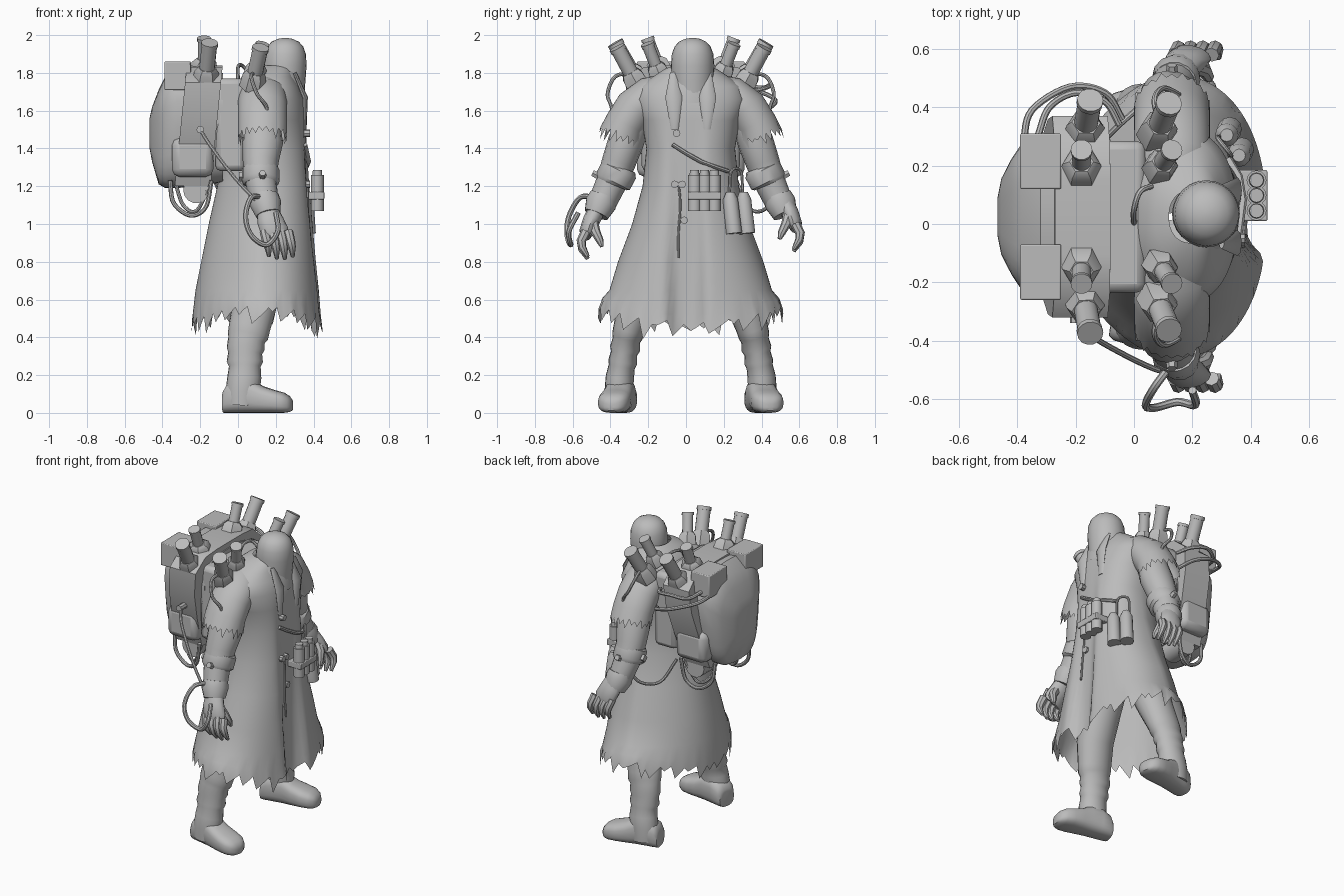
import bpy, bmesh, math, random
from mathutils import Vector

random.seed(4)
MID = 0.025                      # mirror plane in y
grey = bpy.data.materials.new("plain grey")
grey.diffuse_color = (0.5, 0.5, 0.5, 1)


def power(c, e):
    return math.copysign(abs(c) ** (2 / e), c)


def finish(name, rings, caps=True, angle=40):
    """Skin a list of point rings into one object."""
    bm = bmesh.new()
    vs = [[bm.verts.new(p) for p in r] for r in rings]
    n = len(rings[0])
    for a, b in zip(vs, vs[1:]):
        for i in range(n):
            bm.faces.new((a[i], a[(i + 1) % n], b[(i + 1) % n], b[i]))
    if caps:
        bm.faces.new(vs[0][::-1])
        bm.faces.new(vs[-1])
    bmesh.ops.recalc_face_normals(bm, faces=bm.faces)
    me = bpy.data.meshes.new(name)
    bm.to_mesh(me)
    bm.free()
    ob = bpy.data.objects.new(name, me)
    me.materials.append(grey)
    bpy.context.collection.objects.link(ob)
    bpy.ops.object.select_all(action='DESELECT')
    ob.select_set(True)
    bpy.context.view_layer.objects.active = ob
    bpy.ops.object.shade_smooth_by_angle(angle=math.radians(angle))
    return ob


def sweep(name, pts, radii, n=16, e=2, rag=0, caps=True):
    """Tube along points; radii are numbers or (first, second) pairs; rag tears the end."""
    pts = [Vector(p) for p in pts]
    if not isinstance(radii, list):
        radii = [radii] * len(pts)
    rings, u = [], Vector((1, 0, 0))
    for i, p in enumerate(pts):
        t = (pts[min(i + 1, len(pts) - 1)] - pts[max(i - 1, 0)]).normalized()
        if i == 0 and abs(t.x) > 0.8:
            u = Vector((0, 1, 0))
        u = (u - t * u.dot(t)).normalized()
        v = t.cross(u)
        ra, rb = radii[i] if isinstance(radii[i], tuple) else (radii[i],) * 2
        ring = []
        for k in range(n):
            a = 2 * math.pi * k / n
            q = p + u * ra * power(math.cos(a), e) + v * rb * power(math.sin(a), e)
            if rag and i == len(pts) - 1:
                q += t * random.uniform(0, rag) * (1 if k % 2 else -0.6)
            ring.append(q)
        rings.append(ring)
    return finish(name, rings, caps and not rag)


def hose(name, pts, r=0.012):
    """Smooth round hose through the points."""
    p = [Vector(q) for q in pts]
    p = [2 * p[0] - p[1]] + p + [2 * p[-1] - p[-2]]
    out = []
    for a, b, c, d in zip(p, p[1:], p[2:], p[3:]):
        for k in range(6):
            t = k / 6
            out.append(0.5 * (2 * b + (c - a) * t + (2 * a - 5 * b + 4 * c - d) * t * t
                              + (3 * b - a - 3 * c + d) * t ** 3))
    sweep(name, out + [p[-2]], r, n=8)


def box(name, x, y, z, bevel=0.015):
    ob = finish(name, [[(a, y[0], z[0]), (a, y[1], z[0]), (a, y[1], z[1]), (a, y[0], z[1])] for a in x])
    m = ob.modifiers.new("bevel", 'BEVEL')
    m.width, m.segments = bevel, 2
    return ob


# Coat: wide skirt with torn hem, narrow waist, sloping shoulders
N = 112
rows = [(0.47, -0.245, 0.455, 0.49), (0.54, -0.24, 0.445, 0.47), (0.65, -0.225, 0.435, 0.43),
        (0.8, -0.195, 0.42, 0.385), (1.0, -0.155, 0.405, 0.31), (1.2, -0.11, 0.39, 0.255),
        (1.4, -0.06, 0.375, 0.235), (1.55, -0.05, 0.365, 0.26), (1.66, -0.04, 0.355, 0.30),
        (1.73, -0.01, 0.325, 0.27), (1.78, 0.02, 0.30, 0.20), (1.82, 0.07, 0.29, 0.14),
        (1.84, 0.12, 0.28, 0.09)]
tears = []
while len(tears) < N:            # uneven triangular rips
    w, d = random.randint(2, 5), random.uniform(0.04, 0.13)
    tears += [d * (1 - i / w) for i in range(w)]
rings = []
for j, (z, x0, x1, ry) in enumerate(rows):
    ring = []
    for k in range(N):
        a = 2 * math.pi * k / N
        c, s = math.cos(a), math.sin(a)
        x = (x0 + x1) / 2 + (x1 - x0) / 2 * power(c, 2.4)
        back = 0.28 * max(0, -power(c, 2.4)) * min(1, max(0, (1.5 - z) / 0.4))   # slimmer behind
        y = MID + ry * power(s, 2.2) * (1 - back)
        if c > 0:                                   # sunken front opening
            x -= 0.065 * max(0, (1.7 - z) / 1.2) * math.exp(-((y - 0.0) / 0.09) ** 4)
        h = z
        if j < 2:
            h += 0.085 * s * s - 0.02
        if j == 0:
            h += 0.05 - tears[k]
        ring.append((x, y, h))
    rings.append(ring)
finish("coat", rings, caps=False)

# Head: plain rounded hood running down into the collar
sweep("head", [(0.24, 0.035, 1.66), (0.245, 0.035, 1.76), (0.248, 0.035, 1.84), (0.25, 0.035, 1.9),
               (0.25, 0.035, 1.94), (0.25, 0.035, 1.965), (0.25, 0.035, 1.98), (0.25, 0.035, 1.985)],
      [0.11, 0.112, 0.115, 0.11, 0.095, 0.072, 0.04, 0.01], n=24)
# Collar: standing flap ring that opens at the front
sweep("collar", [(0.20, MID, 1.68), (0.215, MID, 1.74), (0.21, MID, 1.80)],
      [(0.165, 0.19), (0.135, 0.155), (0.11, 0.13)], n=24, rag=0.015)
for s in (-1, 1):
    sweep("lapel", [(0.30, MID + s * 0.09, 1.80), (0.355, MID + s * 0.09, 1.67), (0.355, MID + s * 0.085, 1.5)],
          [(0.01, 0.02), (0.015, 0.045), (0.008, 0.02)], n=8)

for s in (-1, 1):
    def P(x, y, z):
        return (x, MID + s * y, z)
    lift = 0.04 if s > 0 else 0
    # Leg, wrapped shin and boot
    sweep("leg", [P(0.115, 0.14, 0.98), P(0.105, 0.22, 0.78), P(0.09, 0.285, 0.58), P(0.06, 0.325, 0.45),
                  P(0.053, 0.335, 0.41), P(0.045, 0.34, 0.385), P(0.04, 0.348, 0.34), P(0.038, 0.353, 0.315),
                  P(0.036, 0.36, 0.27), P(0.036, 0.365, 0.245), P(0.034, 0.375, 0.19), P(0.025, 0.38, 0.12),
                  P(0.022, 0.38, 0.04)],
          [0.14, 0.13, (0.118, 0.1), (0.11, 0.085), (0.108, 0.082), (0.098, 0.074), (0.1, 0.08),
           (0.09, 0.07), (0.096, 0.077), (0.084, 0.07), (0.09, 0.075), (0.09, 0.076), (0.085, 0.074)], n=20)
    foot = [(-0.076, 0.04, 0.005, 0.10), (-0.074, 0.058, 0.0, 0.115), (-0.055, 0.07, 0.0, 0.15), (0.0, 0.075, 0.0, 0.18),
            (0.07, 0.076, 0.0, 0.178), (0.13, 0.08, 0.0, 0.142), (0.19, 0.084, 0.0, 0.122), (0.24, 0.078, 0.0, 0.108),
            (0.27, 0.06, 0.004, 0.09), (0.285, 0.036, 0.012, 0.07), (0.289, 0.012, 0.025, 0.05)]
    finish("boot", [[P(x - 0.2 * hy * power(math.cos(a), 2.8), 0.365 + 0.2 * x + hy * power(math.cos(a), 2.8),
                       (z0 + z1) / 2 + (z1 - z0) / 2 * power(math.sin(a), 2.8))
                     for a in [2 * math.pi * k / 24 for k in range(24)]] for x, hy, z0, z1 in foot])
    # Torn sleeve over the shoulder, arm, cuff
    sweep("sleeve", [P(0.13, 0.12, 1.74), P(0.13, 0.20, 1.69), P(0.13, 0.29, 1.61), P(0.13, 0.345, 1.53), P(0.13, 0.37, 1.46)],
          [0.06, (0.13, 0.10), (0.13, 0.115), (0.13, 0.11), (0.13, 0.12)], n=44, rag=0.05)
    sweep("arm", [P(0.13, 0.29, 1.58), P(0.13, 0.345, 1.43), P(0.12, 0.38, 1.33), P(0.12, 0.415, 1.23),
                  P(0.14, 0.465, 1.12), P(0.155, 0.495, 1.06 + lift / 2)],
          [0.09, (0.108, 0.095), (0.095, 0.09), 0.083, 0.075, 0.055])
    sweep("cuff", [P(0.12, 0.375, 1.30), P(0.12, 0.38, 1.285), P(0.12, 0.412, 1.225), P(0.12, 0.418, 1.21)],
          [0.085, 0.1, 0.1, 0.085])
    sweep("cuff_buckle", [P(0.03, 0.40, 1.25), P(0.005, 0.40, 1.25)], 0.025, n=4)
    sweep("cuff_stud", [P(0.13, 0.48, 1.25), P(0.13, 0.52, 1.27)], [0.022, 0.018], n=6)
    sweep("glove_cuff", [P(0.14, 0.46, 1.15), P(0.145, 0.475, 1.11), P(0.16, 0.50, 1.05)], [0.075, 0.084, 0.066], n=14)
    # Hand: palm, four curled fingers and thumb
    z = lift
    sweep("palm", [P(0.155, 0.495, 1.08 + z), P(0.17, 0.525, 1.02 + z), P(0.195, 0.55, 0.96 + z), P(0.205, 0.555, 0.93 + z)],
          [(0.055, 0.045), (0.07, 0.046), (0.074, 0.04), (0.06, 0.025)], n=12)
    for k in range(4):
        x = 0.14 + 0.042 * k
        d = 0.012 * abs(k - 1.6)
        sweep("finger", [P(x, 0.555, 0.96 + z), P(x + 0.012, 0.58, 0.91 + z), P(x + 0.02, 0.575, 0.86 + z + d),
                         P(x + 0.024, 0.545, 0.81 + z + d)], [0.026, 0.025, 0.021, 0.01], n=8)
    sweep("thumb", [P(0.20, 0.52, 1.02 + z), P(0.24, 0.505, 0.96 + z), P(0.255, 0.48, 0.91 + z), P(0.26, 0.47, 0.88 + z)],
          [0.03, 0.026, 0.02, 0.01], n=8)
    # Canisters leaning outward on shoulders and pack, with hexagonal sockets
    for x, y, zb, lx, lean, zt, r, w in ((-0.18, 0.17, 1.83, 0.0, 0.06, 1.985, 0.033, 0.04), (-0.17, 0.29, 1.77, 0.02, 0.11, 1.96, 0.041, 0.03),
                                         (0.09, 0.17, 1.80, 0.04, 0.06, 1.955, 0.033, 0.028), (0.08, 0.29, 1.75, 0.04, 0.1, 1.935, 0.041, 0.028)):
        b, t = Vector(P(x, y, zb)), Vector(P(x + lx, y + lean, zt))
        d = t - b
        sweep("canister_socket", [b - d * 0.15, b + d * 0.18, b + d * 0.3], [r + w, r + w * 0.8, r + 0.008], n=6)
        sweep("canister", [b, b + d * 0.9, b + d * 0.9, t], [r, r, r + 0.004, r + 0.004], n=14)
    # Side pouch and top box of the pack
    y0, y1 = sorted((MID + s * 0.1, MID + s * 0.285))
    box("pack_pouch", (-0.35, -0.13), (y0, y1), (1.25, 1.455), 0.04)
    y0, y1 = sorted((MID + s * 0.095, MID + s * 0.285))
    box("pack_top_box", (-0.39, -0.25), (y0, y1), (1.71, 1.86), 0.005)
    sweep("pack_lower_roll", [P(-0.22, 0.06, 1.18), P(-0.22, 0.2, 1.18)], 0.07, n=14)
    # Hoses around the pack and shoulder
    hose("pack_bottom_hose", [P(-0.36, 0.18, 1.23), P(-0.34, 0.19, 1.11), P(-0.25, 0.2, 1.045),
                              P(-0.17, 0.22, 1.09), P(-0.14, 0.23, 1.23)])
    hose("pack_inner_hose", [P(-0.33, 0.12, 1.21), P(-0.29, 0.14, 1.10), P(-0.22, 0.17, 1.07), P(-0.15, 0.2, 1.2)], 0.01)
    hose("shoulder_hose", [P(0.09, 0.31, 1.80), P(0.07, 0.40, 1.78), P(0.10, 0.44, 1.69), P(0.15, 0.42, 1.62),
                           P(0.15, 0.41, 1.54)], 0.01)

# Backpack: bulging rear shell narrowing downward, leaning cross column, bridge to the body
shell = [(-0.468, 0.07, 1.40, 1.56), (-0.455, 0.14, 1.33, 1.62), (-0.42, 0.21, 1.21, 1.71), (-0.385, 0.26, 1.19, 1.78),
         (-0.32, 0.275, 1.19, 1.84), (-0.08, 0.27, 1.22, 1.80)]
rings = []
for x, hy, z0, z1 in shell:
    ring = []
    for k in range(28):
        a = 2 * math.pi * k / 28
        z = (z0 + z1) / 2 + (z1 - z0) / 2 * power(math.sin(a), 3.5)
        ring.append((x, MID + hy * power(math.cos(a), 3.5) * (0.78 + 0.22 * min(1, (z - 1.2) / 0.45)), z))
    rings.append(ring)
finish("pack_shell", rings)
half = [(0.13, 1.84), (0.25, 1.83), (0.345, 1.75), (0.335, 1.6), (0.28, 1.42), (0.2, 1.2)]
prof = half + [(-y, z) for y, z in half[::-1]]
finish("pack_column", [[(x + (z - 1.85) * 0.1, MID + y, z) for y, z in prof] for x in (-0.27, -0.08)])
box("pack_bridge", (-0.12, 0.04), (MID - 0.26, MID + 0.26), (1.28, 1.77), 0.03)

# Long hoses on each side
hose("arm_hose", [(-0.2, -0.32, 1.5), (-0.15, -0.38, 1.42), (-0.03, -0.45, 1.26), (0.08, -0.5, 1.14), (0.13, -0.5, 1.1)], 0.01)
sweep("hose_plug", [(-0.2, -0.27, 1.5), (-0.2, -0.34, 1.5)], 0.02, n=8)
hose("wrist_loop", [(0.13, -0.48, 1.14), (0.07, -0.56, 1.14), (0.04, -0.62, 1.04), (0.07, -0.63, 0.94),
                    (0.15, -0.61, 0.89), (0.21, -0.62, 0.96), (0.2, -0.57, 1.06)], 0.014)
hose("rear_loop_hose", [(-0.38, 0.28, 1.72), (-0.35, 0.39, 1.7), (-0.22, 0.47, 1.66), (-0.1, 0.45, 1.62), (-0.04, 0.36, 1.58)])
hose("rear_inner_hose", [(-0.33, 0.3, 1.74), (-0.29, 0.4, 1.72), (-0.2, 0.45, 1.74), (-0.1, 0.42, 1.72), (-0.05, 0.34, 1.7)])
hose("forearm_hose", [(-0.12, 0.27, 1.22), (-0.05, 0.34, 1.08), (0.04, 0.42, 1.08), (0.1, 0.48, 1.18)], 0.01)
hose("back_hose", [(0.06, 0.13, 1.80), (0.02, 0.11, 1.84), (0.0, 0.05, 1.83), (0.0, 0.0, 1.76)], 0.01)

# Chest strap, bottle rack, side canisters and hanging chain
sweep("chest_strap", [(0.345, -0.07, 1.42), (0.355, 0.0, 1.375), (0.365, 0.08, 1.33), (0.352, 0.16, 1.30), (0.315, 0.22, 1.28)],
      (0.022, 0.012), n=8)
for y in (0.045, 0.098, 0.15):
    sweep("belt_bottle", [(0.42, y, 1.07), (0.42, y, 1.26), (0.42, y, 1.26), (0.42, y, 1.285)], [0.034, 0.034, 0.026, 0.024], n=12)
box("bottle_band", (0.35, 0.457), (0.01, 0.185), (1.13, 1.17), 0.005)
for y in (0.255, 0.325):
    x = 0.37 - (y - 0.255) * 0.6
    sweep("hip_canister", [(x, y, 0.95), (x - 0.01, y - 0.02, 1.13), (x - 0.01, y - 0.02, 1.17)], [0.042, 0.04, 0.022], n=12)
hose("hip_loop", [(0.33, 0.23, 1.16), (0.33, 0.24, 1.28), (0.29, 0.29, 1.28), (0.29, 0.3, 1.17)], 0.008)
hose("hanging_cord", [(0.37, -0.04, 1.22), (0.37, -0.03, 1.1), (0.375, -0.04, 0.95), (0.385, -0.04, 0.82)], 0.006)
for y, z in ((-0.06, 1.21), (-0.02, 1.21), (-0.01, 1.02), (-0.05, 1.48)):
    sweep("cord_charm", [(0.35, y, z), (0.38, y, z)], 0.02, n=8)
